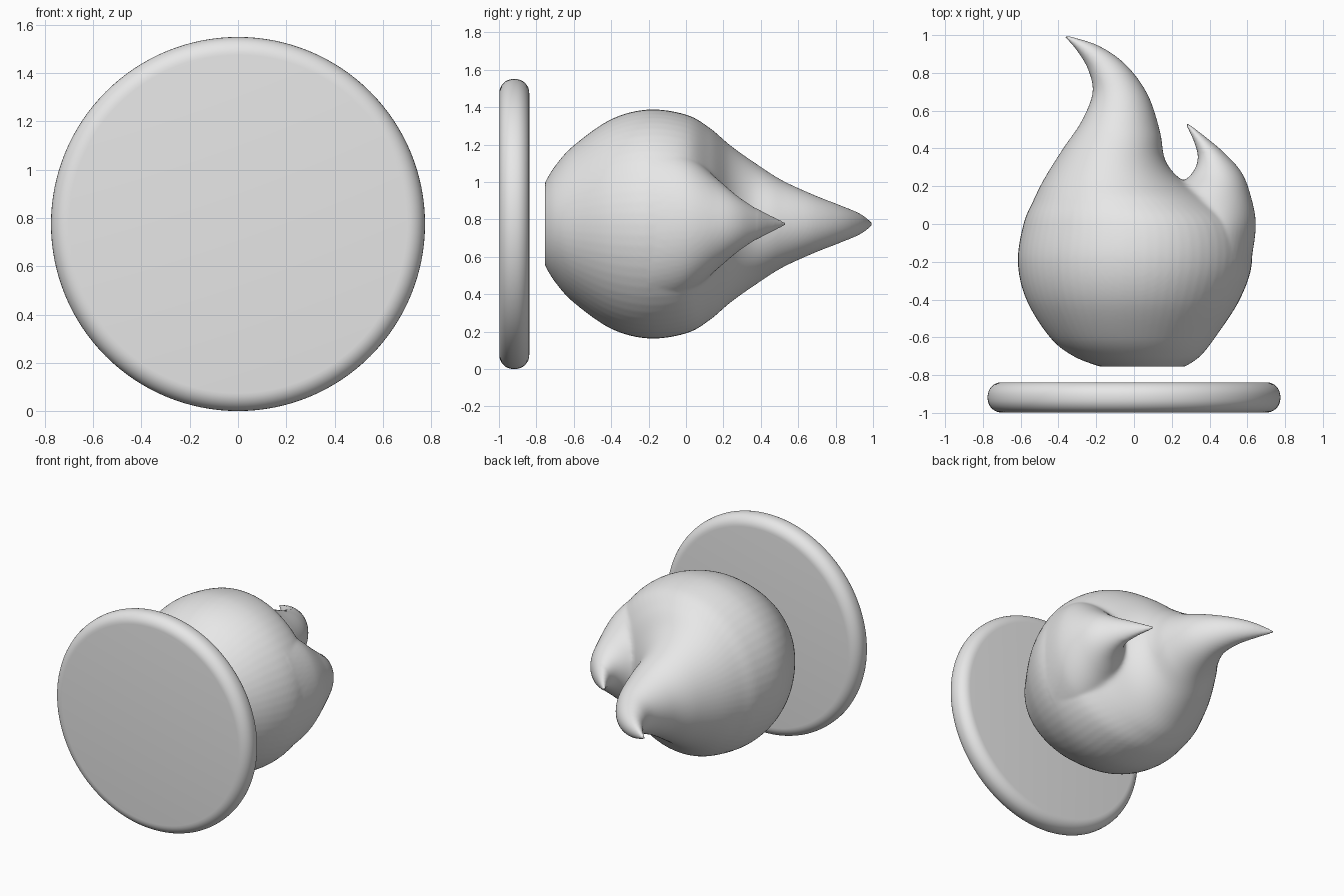
import bpy, bmesh, math
from mathutils import Vector

if "Cube" in bpy.data.objects:
    bpy.data.objects.remove(bpy.data.objects["Cube"])

MID = 0.775      # height of the central axis
SIDES = 64

grey = bpy.data.materials.new("plain grey")
grey.use_nodes = True
grey.diffuse_color = (0.8, 0.8, 0.8, 1)
grey.node_tree.nodes["Principled BSDF"].inputs["Base Color"].default_value = (0.8, 0.8, 0.8, 1)


def spline(rows, steps):
    """Smooth the list of rings with a Catmull-Rom curve."""
    rows = [Vector(r) for r in rows]
    out = []
    for i in range(len(rows) - 1):
        a, b, c, d = rows[max(i - 1, 0)], rows[i], rows[i + 1], rows[min(i + 2, len(rows) - 1)]
        for s in range(steps):
            t = s / steps
            out.append(0.5 * (2 * b + (c - a) * t + (2 * a - 5 * b + 4 * c - d) * t ** 2
                              + (3 * b - a - 3 * c + d) * t ** 3))
    return out + [rows[-1]]


def loft(bm, rows):
    """Skin oval rings, each given as left x, y, right x, y and half height."""
    rings = []
    for lx, ly, rx, ry, h in spline(rows, 8):
        left, right = Vector((lx, ly, MID)), Vector((rx, ry, MID))
        ring = []
        for k in range(SIDES):
            a = math.tau * k / SIDES
            p = (left + right) / 2 + (right - left) / 2 * math.cos(a)
            ring.append(bm.verts.new(p + Vector((0, 0, h * math.sin(a)))))
        rings.append(ring)
    for r, s in zip(rings, rings[1:]):
        for k in range(SIDES):
            n = (k + 1) % SIDES
            bm.faces.new((r[k], r[n], s[n], s[k]))
    bm.faces.new(rings[0][::-1])
    bm.faces.new(rings[-1])


# Flame: a big body with a curling tip, and a smaller side tongue
body = [(-.18, -.755, .27, -.755, .22), (-.32, -.7, .35, -.7, .31), (-.445, -.6, .43, -.6, .42),
        (-.57, -.4, .56, -.4, .56), (-.615, -.2, .625, -.2, .612), (-.585, 0, .59, 0, .585),
        (-.535, .12, .43, .13, .515), (-.475, .24, .25, .235, .42), (-.375, .4, .165, .34, .325),
        (-.28, .54, .14, .48, .235), (-.22, .69, .075, .68, .155), (-.24, .81, -.04, .84, .1),
        (-.3, .915, -.19, .945, .055), (-.375, 1, -.37, 1.002, .004)]
tongue = [(.05, -.2, .62, -.2, .45), (.1, 0, .645, 0, .38), (.2, .17, .612, .17, .24),
          (.3, .26, .565, .28, .155), (.337, .34, .48, .375, .095), (.32, .43, .38, .46, .048),
          (.268, .54, .272, .543, .004)]

bm = bmesh.new()
loft(bm, body)
loft(bm, tongue)
bmesh.ops.recalc_face_normals(bm, faces=bm.faces)
mesh = bpy.data.meshes.new("flame")
bm.to_mesh(mesh)
bm.free()
mesh.materials.append(grey)
flame = bpy.data.objects.new("flame", mesh)
bpy.context.collection.objects.link(flame)
bpy.context.view_layer.objects.active = flame
flame.select_set(True)

# Fuse both lofts into one skin
fuse = flame.modifiers.new("fuse", 'REMESH')
fuse.mode = 'VOXEL'
fuse.voxel_size = 0.011
bpy.ops.object.modifier_apply(modifier=fuse.name)

# Blend the skin strongly around the fork, lightly elsewhere
group = flame.vertex_groups.new(name="fork")
fork = Vector((0.25, 0.2, MID))
for v in flame.data.vertices:
    d = v.co - fork
    dist = Vector((d.x, d.y, d.z * 0.6)).length
    weight = max(0.1, min(1, (0.34 - dist) / 0.15))
    if v.co.y < -0.73 or (v.co.y > 0.38 and v.co.x > 0.22):
        weight = 0.05
    group.add([v.index], weight, 'REPLACE')
blend = flame.modifiers.new("blend", 'SMOOTH')
blend.factor = 0.5
blend.iterations = 40
blend.vertex_group = "fork"
bpy.ops.object.modifier_apply(modifier=blend.name)
bpy.ops.object.shade_smooth_by_angle(angle=math.radians(50))

# Round disc with a soft rim
bpy.ops.mesh.primitive_cylinder_add(vertices=128, radius=0.775, depth=0.16,
                                    location=(0, -0.918, MID), rotation=(math.pi / 2, 0, 0))
disc = bpy.context.object
disc.name = "base_disc"
disc.data.materials.append(grey)
rim = disc.modifiers.new("rim", 'BEVEL')
rim.width = 0.074
rim.segments = 8
rim.limit_method = 'ANGLE'
rim.angle_limit = math.radians(40)
bpy.ops.object.modifier_apply(modifier=rim.name)
bpy.ops.object.shade_smooth_by_angle(angle=math.radians(40))
